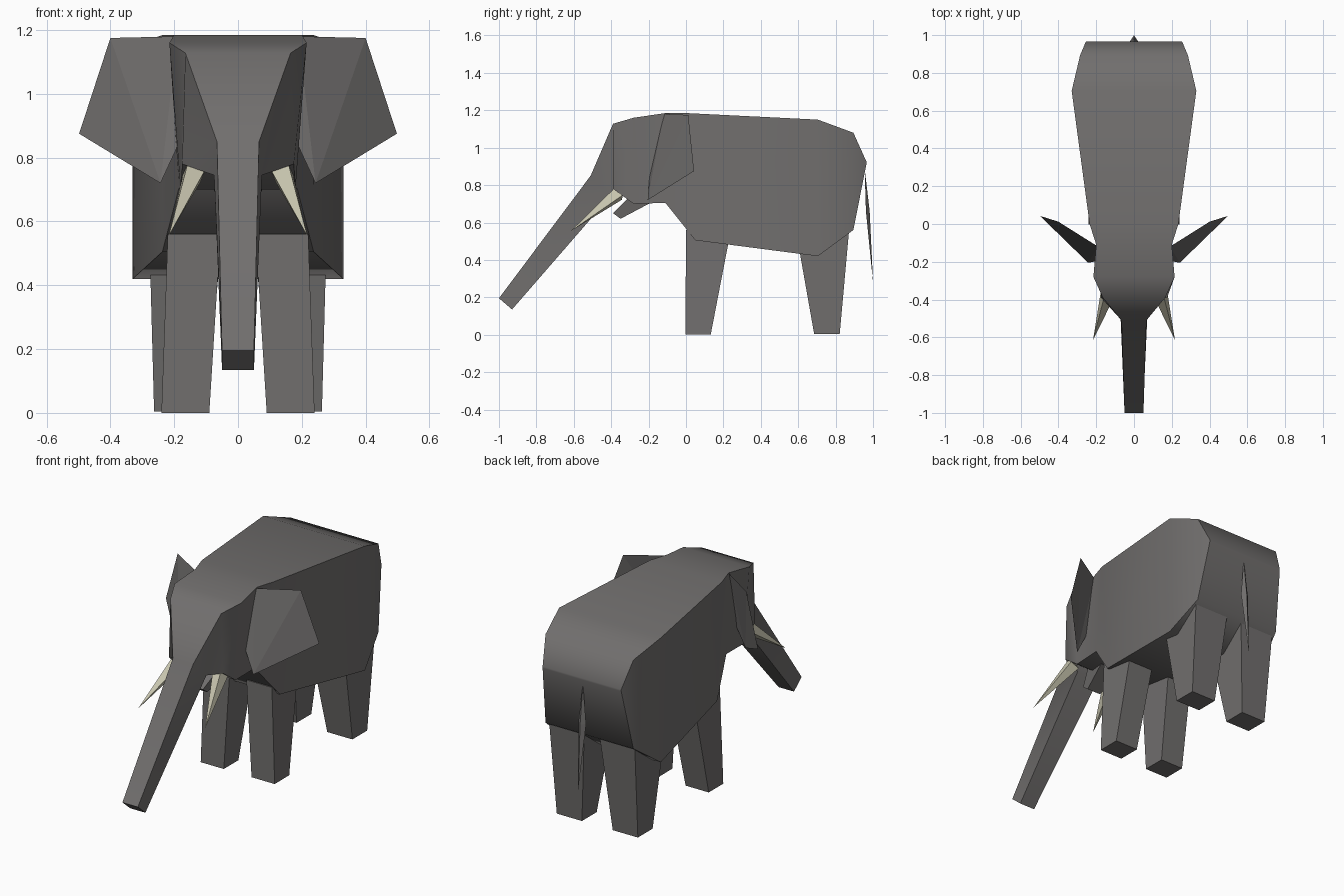
import bpy, bmesh, math
from mathutils import Vector

if "Cube" in bpy.data.objects:
    bpy.data.objects.remove(bpy.data.objects["Cube"])


def material(name, rgb):
    m = bpy.data.materials.new(name)
    m.diffuse_color = (*rgb, 1)
    m.use_nodes = True
    m.node_tree.nodes["Principled BSDF"].inputs["Base Color"].default_value = m.diffuse_color
    return m


hide = material("grey hide", (0.165, 0.158, 0.155))
ivory = material("ivory", (0.58, 0.56, 0.43))


def finish(name, bm, mat, mirror=False, smooth=0):
    bmesh.ops.remove_doubles(bm, verts=bm.verts, dist=1e-4)
    bmesh.ops.recalc_face_normals(bm, faces=bm.faces)
    me = bpy.data.meshes.new(name)
    bm.to_mesh(me)
    bm.free()
    me.materials.append(mat)
    if smooth:
        me.shade_smooth()
        me.set_sharp_from_angle(angle=math.radians(smooth))
    ob = bpy.data.objects.new(name, me)
    bpy.context.collection.objects.link(ob)
    if mirror:
        ob.modifiers.new("Mirror", 'MIRROR')
    return ob


def loft(name, rings, mat, mirror=False, smooth=0):
    """Skin between rings of equal point count and cap both ends."""
    bm = bmesh.new()
    vs = [[bm.verts.new(p) for p in r] for r in rings]
    n = len(vs[0])
    for a, b in zip(vs, vs[1:]):
        for i in range(n):
            j = (i + 1) % n
            bm.faces.new((a[i], a[j], b[j], b[i]))
    bm.faces.new(vs[0])
    bm.faces.new(vs[-1][::-1])
    return finish(name, bm, mat, mirror, smooth)


def section(yt, zt, wt, yb, zb, wb):
    """Cross-section: top edge (y, z, half width), bottom edge likewise."""
    return [(-wt, yt, zt), (wt, yt, zt), (wb, yb, zb), (-wb, yb, zb)]


def slab(x0, x1, y0, y1, z):
    return [(x0, y0, z), (x1, y0, z), (x1, y1, z), (x0, y1, z)]


# Body, head and trunk in one skin, rump to trunk tip
loft("body_and_trunk", [section(*s) for s in (
    (.965, .925, .255, .965, .915, .255),
    (.895, 1.08, .285, .895, .56, .285),
    (.705, 1.15, .33, .705, .42, .33),
    (0.0, 1.185, .235, .05, .505, .237),
    (-.11, 1.185, .20, -.11, .705, .185),
    (-.28, 1.16, .215, -.28, .70, .18),
    (-.39, 1.128, .165, -.39, .78, .175),
    (-.51, .85, .066, -.40, .745, .075),
    (-1.0, .195, .05, -.93, .135, .05))], hide, smooth=52)

# Lower jaw
loft("lower_jaw", [section(-.39, .65, .045, -.35, .62, .045),
                   section(-.30, .74, .08, -.18, .71, .08)], hide)

# Legs
loft("front_legs", [slab(.09, .24, -.003, .132, 0),
                    slab(.055, .22, 0, .24, .56)], hide, mirror=True)
loft("back_legs", [slab(.10, .263, .685, .822, 0.005),
                   slab(.05, .278, .587, .872, .56)], hide, mirror=True)

# Ears: thin five-sided flaps swept back
bm = bmesh.new()
ear = [bm.verts.new(p) for p in (
    (.19, -.12, 1.18), (.40, .012, 1.175), (.498, .043, .875),
    (.243, -.205, .72), (.185, -.195, .845))]
bm.faces.new(ear)
bmesh.ops.triangulate(bm, faces=bm.faces)
finish("ears", bm, hide, mirror=True)

# Tusks: four-sided spikes
base, tip = Vector((.137, -.36, .755)), Vector((.217, -.615, .555))
axis = tip - base
bm = bmesh.new()
bmesh.ops.create_cone(bm, segments=4, radius1=.042, radius2=0,
                      depth=axis.length, cap_ends=True)
bmesh.ops.rotate(bm, verts=bm.verts, cent=(0, 0, 0),
                 matrix=Vector((0, 0, 1)).rotation_difference(axis).to_matrix())
bmesh.ops.translate(bm, verts=bm.verts, vec=(base + tip) / 2)
finish("tusks", bm, ivory, mirror=True)

# Tail: slim three-sided spindle
bm = bmesh.new()
top, end = bm.verts.new((0, .955, .89)), bm.verts.new((0, 1.0, .28))
mid = [bm.verts.new(p) for p in ((-.025, .962, .66), (.025, .962, .66), (0, .982, .66))]
for i in range(3):
    a, b = mid[i], mid[(i + 1) % 3]
    bm.faces.new((a, b, top))
    bm.faces.new((b, a, end))
finish("tail", bm, hide)
